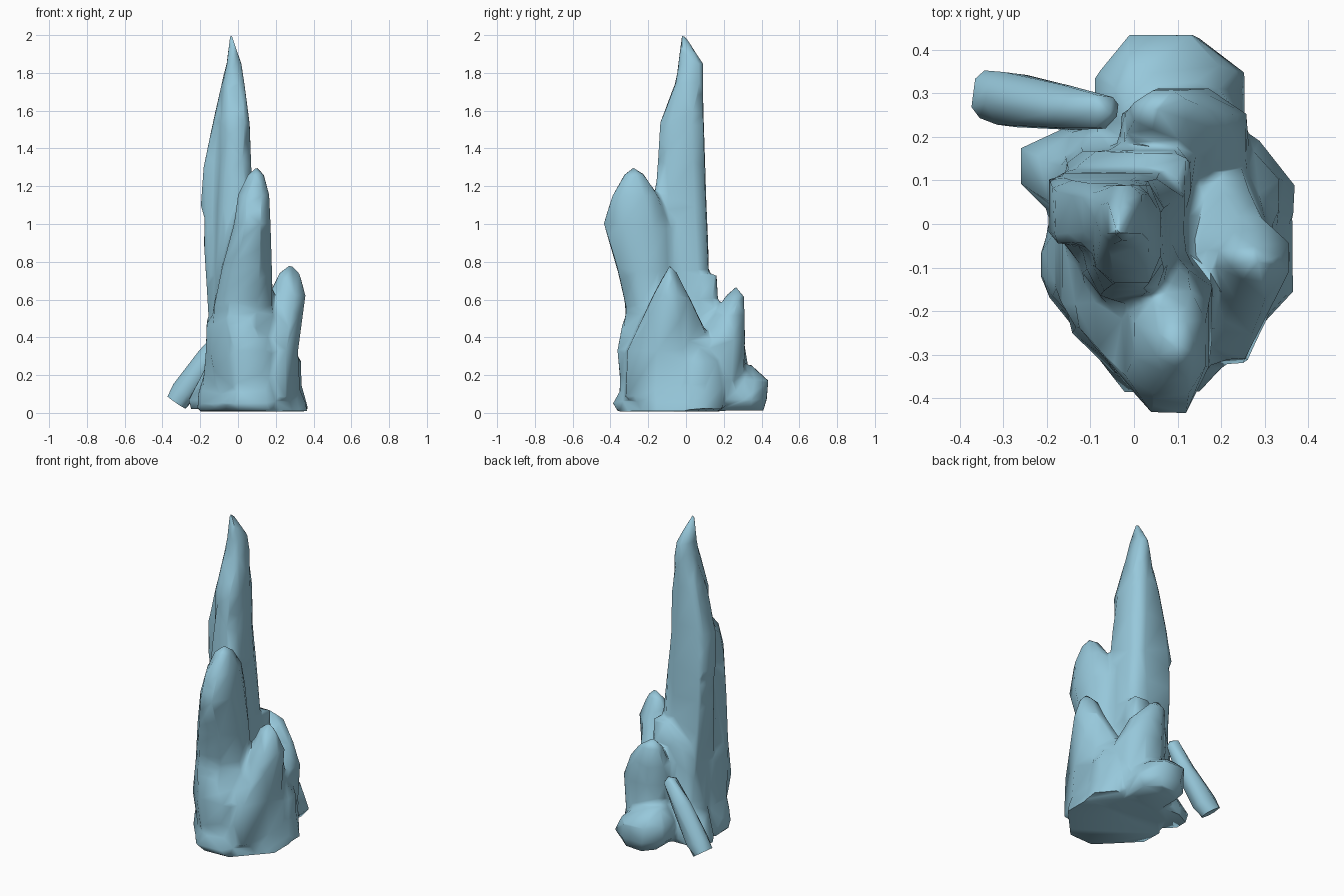
import bpy, bmesh, math, random
from mathutils import Matrix, Vector

random.seed(4)
mat = bpy.data.materials.new("pale_blue_crystal")
mat.diffuse_color = (0.31, 0.58, 0.71, 1)


def smooth(ob, angle):
    bpy.ops.object.select_all(action='DESELECT')
    ob.select_set(True)
    bpy.context.view_layer.objects.active = ob
    bpy.ops.object.shade_smooth_by_angle(angle=math.radians(angle))


def make_object(name, bm):
    me = bpy.data.meshes.new(name)
    bm.to_mesh(me)
    me.materials.append(mat)
    ob = bpy.data.objects.new(name, me)
    bpy.context.collection.objects.link(ob)
    return ob


def crystal(bm, rings, apex=None, chamfer=0.42, jitter=0.005, matrix=Matrix()):
    """Loft chamfered eight-sided rings (z, x0, x1, y0, y1), closed by a cap or a point."""
    c = chamfer
    shape = [(1, -c), (1, c), (c, 1), (-c, 1), (-1, c), (-1, -c), (-c, -1), (c, -1)]
    loops = []
    for z, x0, x1, y0, y1 in rings:
        loop = []
        for ux, uy in shape:
            # slide corners along their own side, so the extents stay exact
            s = random.uniform(-jitter, jitter) * 3
            px = (x0 + x1) / 2 + ux * (x1 - x0) / 2 + (s if abs(ux) < 1 else 0)
            py = (y0 + y1) / 2 + uy * (y1 - y0) / 2 + (s if abs(uy) < 1 else 0)
            dz = random.uniform(-jitter, jitter) if z > 0.05 else 0
            loop.append(bm.verts.new(matrix @ Vector((px, py, z + dz))))
        loops.append(loop)
    faces = [bm.faces.new(loops[0][::-1])]
    for a, b in zip(loops, loops[1:]):
        for i in range(8):
            j = (i + 1) % 8
            faces.append(bm.faces.new((a[i], a[j], b[j], b[i])))
    if apex:
        tip = bm.verts.new(matrix @ Vector(apex))
        for i in range(8):
            faces.append(bm.faces.new((loops[-1][i], loops[-1][(i + 1) % 8], tip)))
    else:
        faces.append(bm.faces.new(loops[-1]))
    bmesh.ops.recalc_face_normals(bm, faces=faces)


def apply_modifier(ob, kind, **settings):
    """Return a bmesh of the object with one modifier baked in."""
    mod = ob.modifiers.new(kind.lower(), kind)
    for key, value in settings.items():
        setattr(mod, key, value)
    out = bmesh.new()
    out.from_object(ob, bpy.context.evaluated_depsgraph_get())
    bpy.data.objects.remove(ob)
    return out


cl = bmesh.new()
# Tall central spire
crystal(cl, [
    (0.20, -0.14, 0.13, -0.22, 0.14), (0.75, -0.12, 0.115, -0.18, 0.12),
    (1.10, -0.11, 0.08, -0.165, 0.105), (1.30, -0.10, 0.07, -0.15, 0.10),
    (1.53, -0.09, 0.062, -0.137, 0.092), (1.75, -0.08, 0.033, -0.055, 0.09),
    (1.85, -0.06, 0.018, -0.038, 0.09)], (-0.04, -0.022, 2.022), chamfer=0.55)
# Flat fin fused to the left of the spire
crystal(cl, [
    (0.25, -0.165, 0.02, -0.10, 0.13), (0.50, -0.155, 0.02, -0.09, 0.125),
    (0.90, -0.18, 0.02, -0.05, 0.117), (1.03, -0.175, 0.02, -0.045, 0.112),
    (1.10, -0.197, 0.02, -0.045, 0.108), (1.30, -0.182, 0.02, -0.045, 0.102),
    (1.55, -0.13, 0.01, -0.045, 0.094)], (-0.055, 0.04, 1.88), chamfer=0.8)
# Second crystal, bulging forward
crystal(cl, [
    (0.06, -0.10, 0.18, -0.33, -0.05), (0.30, -0.145, 0.20, -0.35, -0.05),
    (0.55, -0.13, 0.18, -0.315, -0.05),
    (0.75, -0.09, 0.18, -0.36, -0.06), (1.00, -0.02, 0.172, -0.435, -0.10),
    (1.15, 0.00, 0.165, -0.39, -0.15), (1.26, 0.055, 0.137, -0.325, -0.225)],
    (0.10, -0.28, 1.30))
# Shorter crystal on the right
crystal(cl, [
    (0.08, 0.08, 0.33, -0.32, 0.18), (0.33, 0.10, 0.317, -0.31, 0.15),
    (0.62, 0.16, 0.357, -0.175, 0.015), (0.74, 0.22, 0.325, -0.11, -0.05)],
    (0.28, -0.085, 0.785), chamfer=0.32)
# Rear crystal, its point leaning to the left
crystal(cl, [
    (0.08, 0.00, 0.25, 0.05, 0.30), (0.38, -0.03, 0.26, 0.07, 0.312),
    (0.52, -0.02, 0.21, 0.15, 0.31), (0.62, 0.00, 0.12, 0.215, 0.307)],
    (0.045, 0.265, 0.67))
# Thin slab behind the spire
crystal(cl, [
    (0.15, -0.16, 0.13, 0.03, 0.18), (0.45, -0.155, 0.13, 0.05, 0.168),
    (0.60, -0.12, 0.13, 0.05, 0.168), (0.73, 0.03, 0.12, 0.08, 0.162)], chamfer=0.7)
# Broad foot with lobes around it
crystal(cl, [
    (0.008, -0.20, 0.365, -0.36, 0.20), (0.05, -0.20, 0.36, -0.388, 0.21),
    (0.12, -0.19, 0.325, -0.345, 0.21), (0.20, -0.18, 0.30, -0.35, 0.20),
    (0.33, -0.17, 0.29, -0.363, 0.18), (0.48, -0.165, 0.20, -0.335, 0.14)],
    (0.02, -0.14, 0.75), chamfer=0.3, jitter=0.008)
crystal(cl, [
    (0.02, 0.15, 0.372, -0.08, 0.19), (0.15, 0.15, 0.335, -0.08, 0.20),
    (0.27, 0.15, 0.335, -0.06, 0.17)], (0.24, 0.04, 0.42), chamfer=0.3)
crystal(cl, [
    (0.02, -0.25, 0.05, 0.02, 0.21), (0.07, -0.262, 0.05, 0.02, 0.22),
    (0.20, -0.19, 0.05, 0.00, 0.20)], (-0.08, 0.08, 0.42))
crystal(cl, [
    (0.02, -0.215, 0.05, -0.165, -0.02), (0.10, -0.21, 0.05, -0.16, -0.02),
    (0.22, -0.175, 0.05, -0.16, -0.02)], (-0.10, -0.1, 0.40), chamfer=0.6)
# Low block at the back, highest on its left
crystal(cl, [
    (0.012, -0.03, 0.21, 0.14, 0.41), (0.07, -0.08, 0.255, 0.15, 0.427),
    (0.17, -0.09, 0.20, 0.15, 0.436), (0.255, -0.04, 0.10, 0.19, 0.345)])

# Fuse everything into one rock, then soften only the creases
rock = apply_modifier(make_object("rough", cl), 'REMESH', mode='VOXEL', voxel_size=0.011)
for step in range(25):
    rock.normal_update()
    moves = []
    for v in rock.verts:
        mean = sum((e.other_vert(v).co for e in v.link_edges), Vector()) / len(v.link_edges)
        d = mean - v.co
        if d.dot(v.normal) > 0:
            moves.append((v, d * 0.6))
    for v, d in moves:
        v.co += d
# Reduce to broad facets
rock = apply_modifier(make_object("rough", rock), 'DECIMATE', ratio=1000 / (2 * len(rock.faces)))
smooth(make_object("crystal_cluster", rock), 65)

# Loose shard leaning against the left rear
start, end = Vector((-0.325, 0.290, 0.055)), Vector((-0.055, 0.255, 0.45))
axis = end - start
side = Vector((0, 0, 1)).cross(axis).normalized()
up = axis.normalized().cross(side)
frame = Matrix((up, side, axis.normalized())).transposed().to_4x4()
frame.translation = start
n = axis.length
shard = bmesh.new()
crystal(shard, [
    (0.00, -0.055, 0.055, -0.05, 0.06), (0.07, -0.065, 0.068, -0.06, 0.062),
    (n * 0.6, -0.055, 0.055, -0.05, 0.05), (n * 0.95, -0.035, 0.035, -0.037, 0.037)],
    (0, 0, n), matrix=frame, jitter=0.004)
smooth(make_object("leaning_shard", shard), 65)
